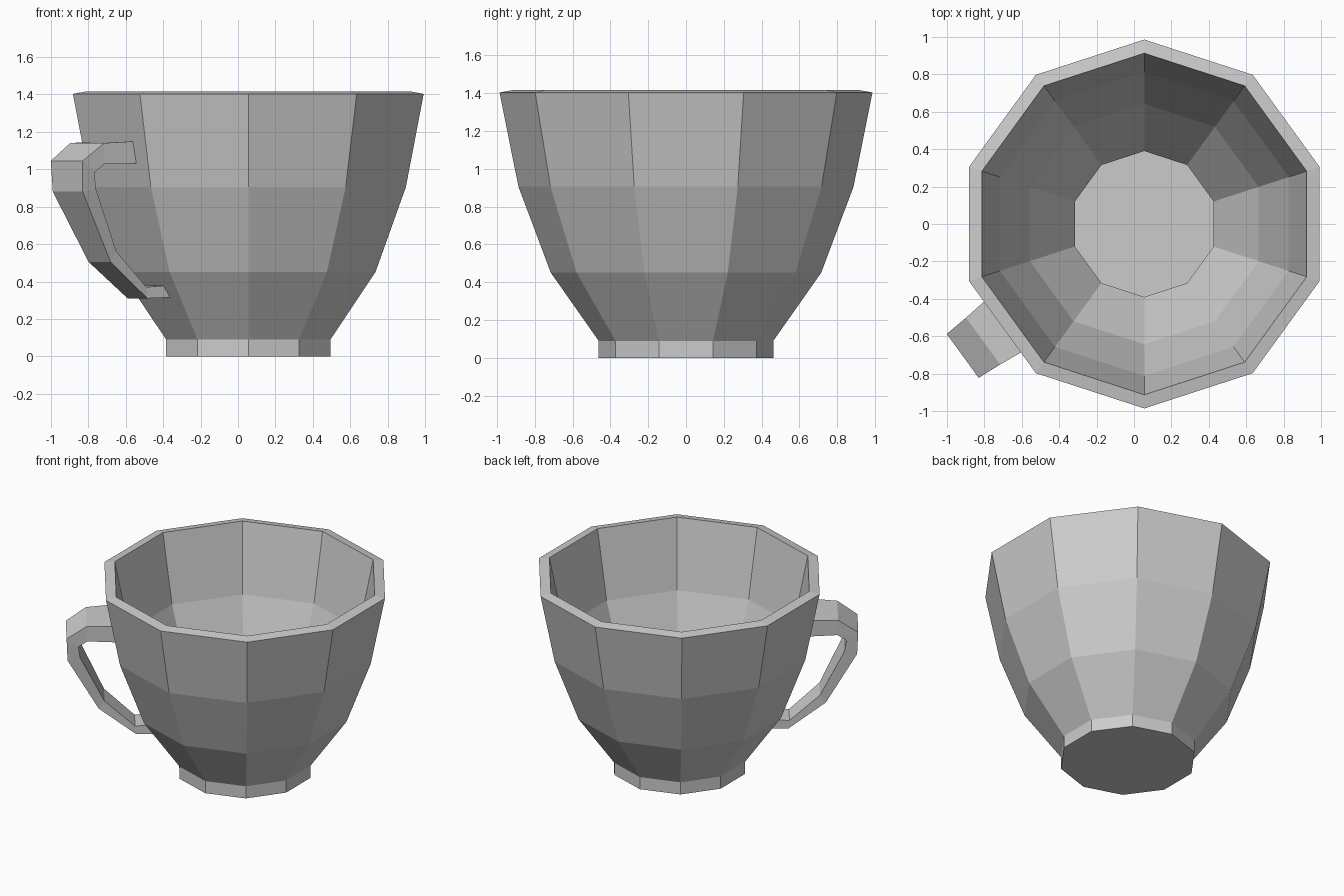
import bpy, bmesh
from math import sin, cos, radians

if "Cube" in bpy.data.objects:
    bpy.data.objects.remove(bpy.data.objects["Cube"])

CX = 0.055   # cup axis
SIDES = 10


def make_object(name, bm):
    bmesh.ops.recalc_face_normals(bm, faces=bm.faces[:])
    mesh = bpy.data.meshes.new(name)
    bm.to_mesh(mesh)
    bm.free()
    obj = bpy.data.objects.new(name, mesh)
    bpy.context.collection.objects.link(obj)
    return obj


def loft(name, rings):
    """Join closed rings of points with quads and cap both ends."""
    bm = bmesh.new()
    loops = [[bm.verts.new(p) for p in ring] for ring in rings]
    for a, b in zip(loops, loops[1:]):
        n = len(a)
        for i in range(n):
            j = (i + 1) % n
            bm.faces.new((a[i], a[j], b[j], b[i]))
    bm.faces.new(loops[0])
    bm.faces.new(loops[-1])
    return make_object(name, bm)


def decagon(r, z):
    angles = [radians(90 + 360 * i / SIDES) for i in range(SIDES)]
    return [(CX + r * cos(a), r * sin(a), z) for a in angles]


# Cup: outer wall up from the foot, over the rim, down the inner wall to the floor
profile = [(0.462, 0), (0.462, 0.09), (0.715, 0.45), (0.886, 0.905), (0.986, 1.403),
           (0.913, 1.416), (0.812, 0.92), (0.643, 0.48), (0.39, 0.115), (0.39, 0.07)]
loft("cup_body", [decagon(r, z) for r, z in profile])

# Handle: tapering strap, centred on one facet
# (outer radius, outer z, inner radius, inner z, half width)
sections = [(0.87, 1.15, 0.86, 1.03, 0.175),
            (1.065, 1.14, 1.06, 1.03, 0.155),
            (1.20, 1.045, 1.12, 0.985, 0.145),
            (1.193, 0.88, 1.108, 0.90, 0.136),
            (0.983, 0.505, 0.944, 0.56, 0.10),
            (0.732, 0.31, 0.739, 0.37, 0.09),
            (0.59, 0.315, 0.60, 0.38, 0.10)]
A = radians(216)


def strap_point(r, w, z):
    return (CX + r * cos(A) - w * sin(A), r * sin(A) + w * cos(A), z)


loft("handle", [[strap_point(ro, -h, zo), strap_point(ro, h, zo),
                 strap_point(ri, h, zi), strap_point(ri, -h, zi)]
                for ro, zo, ri, zi, h in sections])
